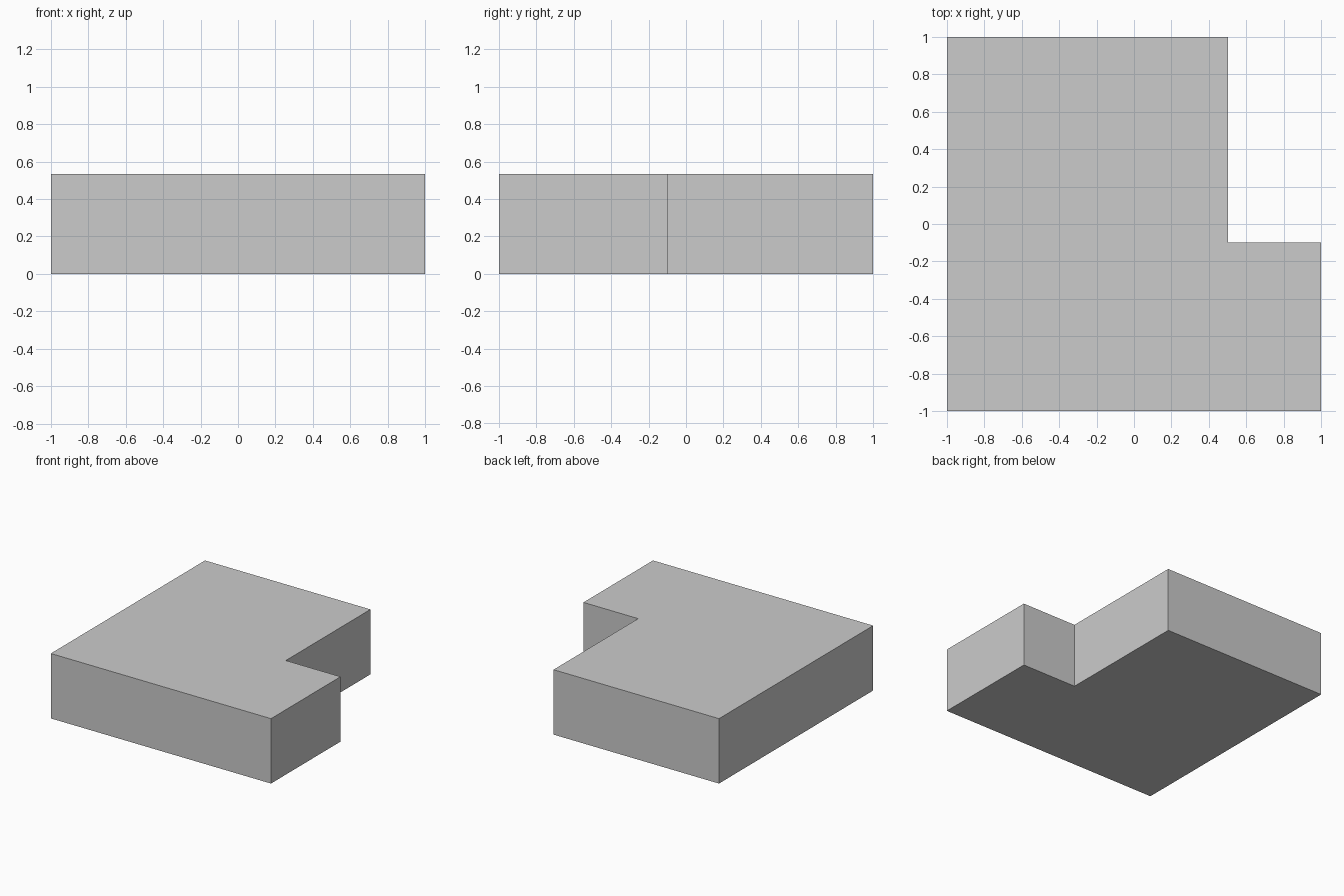
import bpy
import bmesh

if "Cube" in bpy.data.objects:
    bpy.data.objects.remove(bpy.data.objects["Cube"])

HEIGHT = 0.533
NOTCH_X, NOTCH_Y = 0.503, -0.098

# L-shaped footprint, counter-clockwise seen from above
outline = [(-1, -1), (1, -1), (1, NOTCH_Y), (NOTCH_X, NOTCH_Y), (NOTCH_X, 1), (-1, 1)]

# Extrude the footprint into a solid block
bm = bmesh.new()
base = bm.faces.new([bm.verts.new((x, y, 0)) for x, y in outline])
result = bmesh.ops.extrude_face_region(bm, geom=[base], use_keep_orig=True)
top_verts = [g for g in result["geom"] if isinstance(g, bmesh.types.BMVert)]
bmesh.ops.translate(bm, vec=(0, 0, HEIGHT), verts=top_verts)
bmesh.ops.recalc_face_normals(bm, faces=bm.faces[:])

mesh = bpy.data.meshes.new("l_shaped_block")
bm.to_mesh(mesh)
bm.free()
block = bpy.data.objects.new("l_shaped_block", mesh)
bpy.context.collection.objects.link(block)
